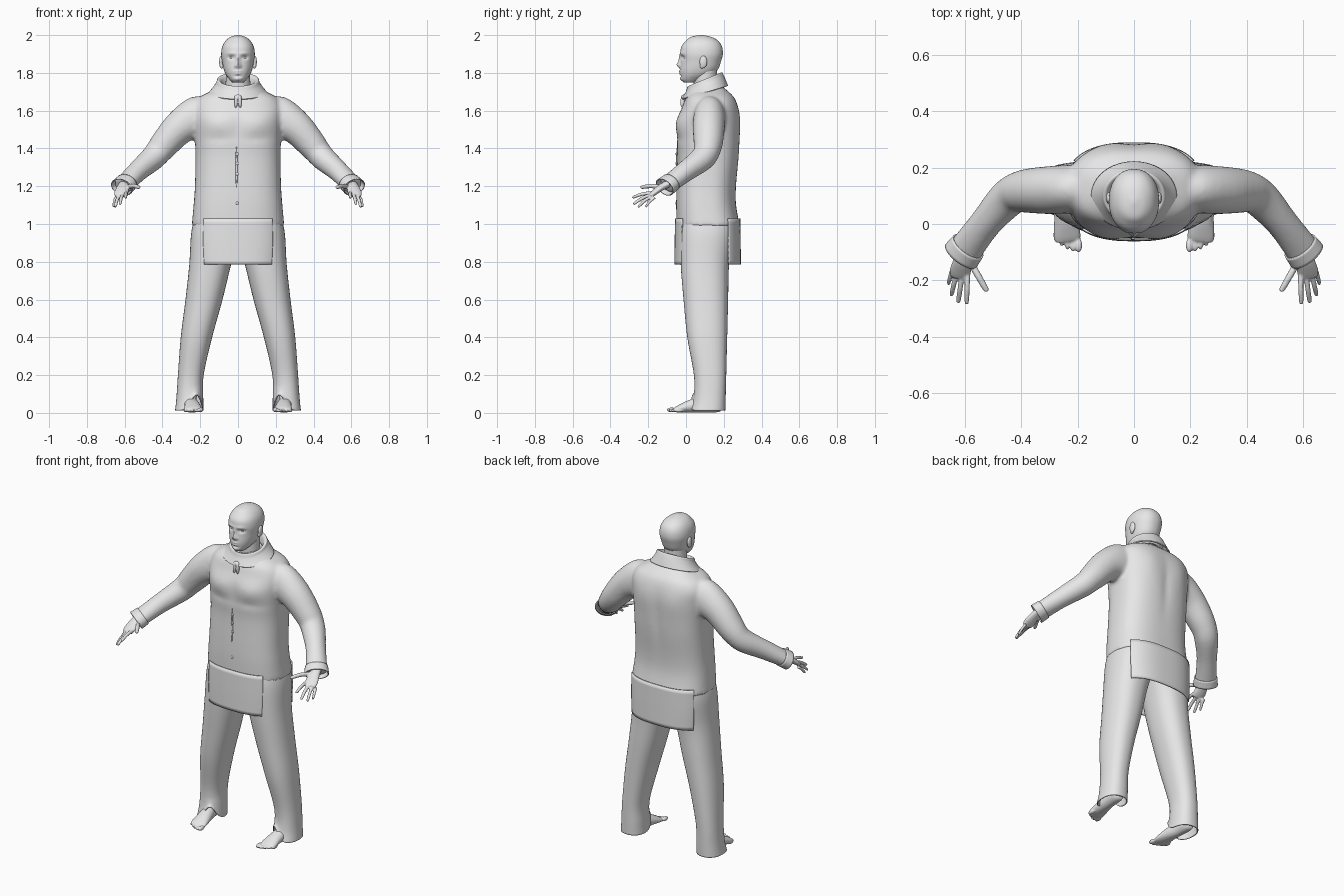
import bpy, bmesh
from math import cos, sin, pi, tau, exp, copysign, radians
from mathutils import Vector, Matrix

cube = bpy.data.objects.get("Cube")
if cube:
    bpy.data.objects.remove(cube, do_unlink=True)

grey = bpy.data.materials.new("plain_grey")
grey.use_nodes = True
grey.diffuse_color = (0.8, 0.8, 0.8, 1)
grey.node_tree.nodes["Principled BSDF"].inputs["Base Color"].default_value = (0.8, 0.8, 0.8, 1)


def level(z, x0, x1, y0, y1):
    """Horizontal ring that fills a rectangle."""
    return (Vector(((x0 + x1) / 2, (y0 + y1) / 2, z)),
            Vector(((x1 - x0) / 2, 0, 0)), Vector((0, (y1 - y0) / 2, 0)))


def sym(z, half, y0, y1):
    return level(z, -half, half, y0, y1)


def path(points):
    """Rings across a path of (x, y, z, horizontal radius, other radius)."""
    pos = [Vector(p[:3]) for p in points]
    rings = []
    for i, p in enumerate(points):
        t = (pos[min(i + 1, len(pos) - 1)] - pos[max(i - 1, 0)]).normalized()
        u = t.cross(Vector((0, 0, 1))).normalized()
        rings.append((pos[i], u * p[3], u.cross(t) * p[4]))
    return rings


def spline(keys, steps):
    out = []
    for i in range(len(keys) - 1):
        quad = [keys[min(max(j, 0), len(keys) - 1)] for j in range(i - 1, i + 3)]
        for s in range(steps):
            t = s / steps
            out.append([(2 * b + (c - a) * t + (2 * a - 5 * b + 4 * c - d) * t * t
                         + (3 * b - 3 * c + d - a) * t ** 3) / 2 for a, b, c, d in zip(*quad)])
    return out + [keys[-1]]


def loft(bm, keys, n=32, p=2.0, caps=True, steps=4, warp=None, side=1, arc=None):
    """Skin superellipse rings; arc limits them to a range of angles."""
    start, end = arc or (0, tau)
    count = n + 1 if arc else n
    rows = []
    for c, u, v in spline(keys, steps):
        row = []
        for i in range(count):
            a = start + (end - start) * i / n
            ca, sa = cos(a), sin(a)
            co = c + u * copysign(abs(ca) ** (2 / p), ca) + v * copysign(abs(sa) ** (2 / p), sa)
            if warp:
                co = warp(co)
            row.append(bm.verts.new((co.x * side, co.y, co.z)))
        rows.append(row)
    for low, high in zip(rows, rows[1:]):
        for i in range(n):
            j = (i + 1) % count
            bm.faces.new((low[i], low[j], high[j], high[i]))
    if caps and not arc:
        bm.faces.new(rows[0])
        bm.faces.new(rows[-1])


def ball(bm, at, radii, side=1):
    at = Vector((at[0] * side, at[1], at[2]))
    bmesh.ops.create_uvsphere(bm, u_segments=20, v_segments=12, radius=1,
                              matrix=Matrix.Translation(at) @ Matrix.Diagonal((*radii, 1)))


def finish(bm, name, voxel=0, smooth=0, thick=0):
    bmesh.ops.recalc_face_normals(bm, faces=bm.faces)
    mesh = bpy.data.meshes.new(name)
    bm.to_mesh(mesh)
    bm.free()
    mesh.polygons.foreach_set("use_smooth", [True] * len(mesh.polygons))
    mesh.set_sharp_from_angle(angle=radians(60))
    mesh.materials.append(grey)
    obj = bpy.data.objects.new(name, mesh)
    bpy.context.collection.objects.link(obj)
    if thick:
        mod = obj.modifiers.new("thickness", 'SOLIDIFY')
        mod.thickness, mod.offset = thick, 0
    if voxel:
        mod = obj.modifiers.new("merge", 'REMESH')
        mod.mode, mod.voxel_size, mod.use_smooth_shade = 'VOXEL', voxel, True
        mod = obj.modifiers.new("soften", 'SMOOTH')
        mod.factor, mod.iterations = 0.5, smooth
    return obj


def bulge(co, bumps):
    """Push the surface forward by soft mirrored bumps (x, z, width, height, amount)."""
    push = sum(amt * exp(-((abs(co.x) - x) / w) ** 2 - ((co.z - z) / h) ** 2)
               for x, z, w, h, amt in bumps)
    return co - Vector((0, push, 0))


# Head: nose, nostrils, sockets, brows, lips and chin are soft bumps
FACE = [(0, 1.843, .012, .015, .018), (0, 1.87, .009, .024, .010), (.014, 1.836, .006, .007, .007),
        (.036, 1.882, .018, .011, -.012), (.03, 1.903, .025, .008, .005), (0, 1.808, .02, .005, .006),
        (0, 1.795, .016, .005, .006), (0, 1.782, .02, .006, -.004), (0, 1.767, .02, .01, .006)]
bm = bmesh.new()
loft(bm, [sym(1.75, .03, -.012, .06), sym(1.765, .045, -.025, .09), sym(1.79, .064, -.03, .14),
          sym(1.82, .076, -.031, .17), sym(1.86, .084, -.028, .185), sym(1.9, .089, -.03, .195),
          sym(1.94, .083, -.024, .19), sym(1.97, .066, 0, .17), sym(1.99, .04, .025, .135),
          sym(2, .008, .07, .09)],
     n=96, p=2.2, steps=7, warp=lambda co: bulge(co, FACE) if co.y < .05 else co)
finish(bm, "head")

bm = bmesh.new()
loft(bm, [sym(1.66, .068, .045, .175), sym(1.74, .065, .04, .165), sym(1.84, .065, .04, .165)])
finish(bm, "neck")

for side, word in ((1, "left"), (-1, "right")):
    bm = bmesh.new()
    ball(bm, (.036, .0, 1.881), (.013, .013, .009), side)
    finish(bm, word + "_eye")
    bm = bmesh.new()
    ball(bm, (.089, .092, 1.858), (.011, .021, .034), side)
    ball(bm, (.086, .084, 1.838), (.01, .012, .017), side)
    finish(bm, word + "_ear", voxel=.004, smooth=3)

# Coat body and sleeves merged into one soft shell
CHEST = [(.11, 1.53, .08, .05, .012), (.1, 1.455, .09, .02, -.006), (0, 1.5, .03, .08, -.005)]
SPINE = [(0, 1.42, .03, .14, .008), (.1, 1.55, .06, .09, -.006)]
bm = bmesh.new()
loft(bm, [sym(.99, .245, -.05, .285), sym(1.1, .235, -.052, .265), sym(1.2, .228, -.05, .265),
          sym(1.35, .225, -.045, .28), sym(1.45, .228, -.05, .285), sym(1.55, .235, -.045, .285),
          sym(1.62, .235, -.02, .275), sym(1.67, .205, 0, .255), sym(1.705, .14, .03, .22),
          sym(1.73, .1, .05, .19)],
     n=64, p=2.6, warp=lambda co: bulge(co, CHEST if co.y < .1 else SPINE))
for side in (1, -1):
    loft(bm, path([(.14, .13, 1.56, .08, .11), (.22, .125, 1.56, .085, .115), (.31, .12, 1.51, .085, .09),
                   (.4, .115, 1.41, .075, .075), (.45, .09, 1.35, .068, .066),
                   (.53, 0, 1.28, .057, .055), (.605, -.1, 1.205, .062, .046)]), side=side)
finish(bm, "coat", voxel=.01, smooth=8)

# Coat tails, open at both sides
TAIL = [sym(1.03, .243, -.054, .284), sym(.9, .245, -.057, .286), sym(.785, .24, -.058, .287)]
for name, middle, spread in (("front_tail", -pi / 2, 43), ("back_tail", pi / 2, 56)):
    bm = bmesh.new()
    half = radians(spread)
    loft(bm, TAIL, n=40, p=2.6, arc=(middle - half, middle + half))
    finish(bm, name, thick=.007)

# Folded collar, lower at the front
bm = bmesh.new()
loft(bm, [(Vector((0, .1, z)), Vector((w, 0, 0)), Vector((0, d, tilt))) for z, w, d, tilt in (
    (1.695, .15, .12, .035), (1.72, .128, .108, .04), (1.745, .112, .096, .042),
    (1.763, .106, .088, .036), (1.75, .092, .08, .036), (1.71, .085, .075, .035))],
     n=48, caps=False)
finish(bm, "collar", thick=.007)

# Neck tie, placket and buttons
bm = bmesh.new()
for side in (1, -1):
    ball(bm, (.011, -.018, 1.645), (.009, .012, .034), side)
ball(bm, (0, -.012, 1.672), (.02, .014, .013))
finish(bm, "neck_tie", voxel=.004, smooth=2)
bm = bmesh.new()
ball(bm, (-.008, -.047, 1.29), (.006, .006, .12))
finish(bm, "placket")
for i, z in enumerate((1.11, 1.265, 1.32, 1.37)):
    bm = bmesh.new()
    ball(bm, (-.004, -.051, z), (.008, .005, .008))
    finish(bm, f"button_{i + 1}")


def open_hem(co):
    """Lift the trouser hem over the instep."""
    if co.z < .15:
        co.z += .09 * (1 - co.z / .15) * exp(-((co.x - .22) / .04) ** 2 - ((co.y - .04) / .05) ** 2)
    return co


def finger(bm, base, tip, r, side):
    a, b = Vector(base), Vector(tip)
    mid = a.lerp(b, .5) + Vector((0, 0, .006))
    near = a.lerp(b, .93)
    loft(bm, path([(*a, r, r), (*mid, r, r), (*near, r * .85, r * .8), (*b, r * .4, r * .4)]),
         n=14, side=side)


FINGERS = [((.585, -.13, 1.195), (.522, -.24, 1.195), .012),
           ((.592, -.18, 1.165), (.595, -.285, 1.14), .0095),
           ((.612, -.185, 1.155), (.625, -.28, 1.105), .0095),
           ((.632, -.18, 1.147), (.65, -.255, 1.09), .009),
           ((.648, -.165, 1.14), (.66, -.215, 1.09), .008)]

for side, word in ((1, "left"), (-1, "right")):
    # Trouser leg
    bm = bmesh.new()
    loft(bm, [level(1.04, 0, .225, -.02, .25), level(.95, 0, .245, -.03, .25),
              level(.785, .04, .255, -.025, .225), level(.6, .085, .275, -.01, .22),
              level(.4, .14, .3, .01, .215), level(.2, .185, .315, .045, .21),
              level(.08, .187, .323, .045, .207), level(.012, .185, .33, .03, .205)],
         n=48, p=2.3, caps=False, steps=6, side=side, warp=open_hem)
    finish(bm, word + "_trouser_leg", thick=.006)

    # Sleeve cuff
    bm = bmesh.new()
    loft(bm, path([(.59, -.08, 1.22, .062, .048), (.615, -.113, 1.195, .066, .05)]),
         caps=False, side=side)
    finish(bm, word + "_cuff", thick=.006)

    # Hand with spread fingers
    bm = bmesh.new()
    loft(bm, path([(.6, -.08, 1.22, .024, .019), (.61, -.13, 1.195, .032, .018),
                   (.618, -.17, 1.165, .038, .015), (.62, -.19, 1.15, .032, .011)]), side=side)
    for base, tip, r in FINGERS:
        finger(bm, base, tip, r, side)
    finish(bm, word + "_hand", voxel=.0045, smooth=2)

    # Bare foot with five toes
    bm = bmesh.new()
    loft(bm, path([(.255, .19, .03, .02, .025), (.255, .16, .04, .034, .038), (.25, .09, .045, .036, .043),
                   (.242, .02, .035, .042, .033), (.238, -.035, .022, .048, .02),
                   (.235, -.06, .015, .045, .012)]), side=side)
    ball(bm, (.253, .11, .1), (.036, .043, .09), side)
    for i, tip in enumerate((-.102, -.1, -.092, -.08, -.065)):
        r = .013 if i == 0 else .0095
        ball(bm, (.197 + .02 * i, tip + .026, r + .003), (r, .026, r), side)
    finish(bm, word + "_foot", voxel=.005, smooth=2)
